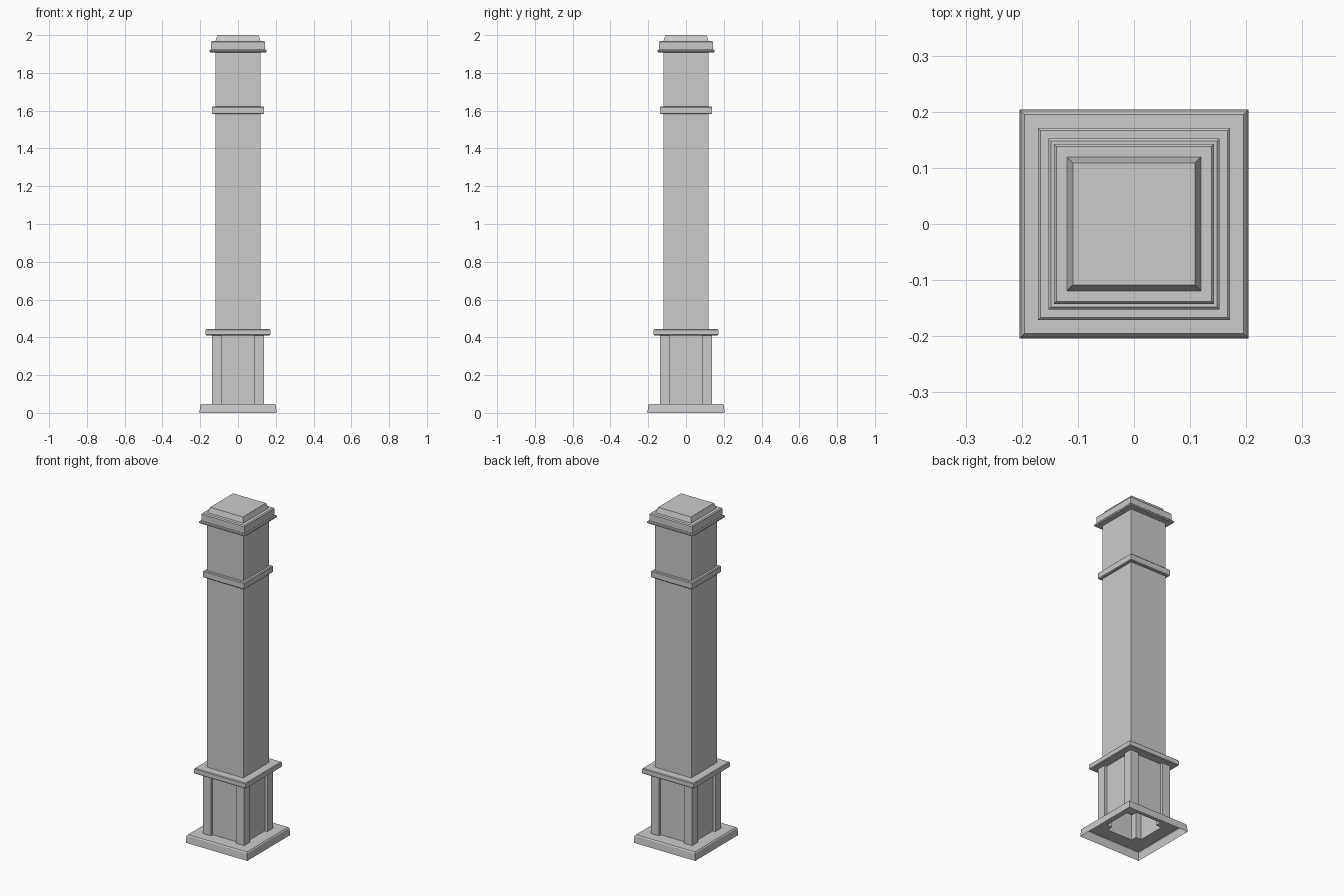
import bpy
import bmesh

if "Cube" in bpy.data.objects:
    bpy.data.objects.remove(bpy.data.objects["Cube"])


def square_loft(name, profile, cap=False, center=(0, 0)):
    """Sweep a (half_width, z) profile around a square; optionally close its ends."""
    bm = bmesh.new()
    rings = []
    for r, z in profile:
        rings.append([bm.verts.new((center[0] + sx * r, center[1] + sy * r, z))
                      for sx, sy in ((-1, -1), (1, -1), (1, 1), (-1, 1))])
    for a, b in zip(rings, rings[1:]):
        for j in range(4):
            k = (j + 1) % 4
            bm.faces.new((a[j], a[k], b[k], b[j]))
    if cap:
        bm.faces.new(rings[0][::-1])
        bm.faces.new(rings[-1])
    mesh = bpy.data.meshes.new(name)
    bm.to_mesh(mesh)
    bm.free()
    obj = bpy.data.objects.new(name, mesh)
    bpy.context.collection.objects.link(obj)
    return obj


def band(r_in, r_out, z0, z1, b):
    """Profile of a moulding with chamfered edges."""
    return [(r_in, z0), (r_out - b, z0), (r_out, z0 + b),
            (r_out, z1 - b), (r_out - b, z1), (r_in, z1)]


SHAFT = 0.12

# Hollow plinth, open underneath
square_loft("plinth", [(0.204, 0), (0.2, 0.042), (0.195, 0.048), (SHAFT, 0.048)])

# Hollow square shaft
square_loft("shaft", [(SHAFT, 0.048), (SHAFT, 1.91)])

# Pedestal corner posts
for i, (sx, sy) in enumerate(((-1, -1), (1, -1), (1, 1), (-1, 1))):
    square_loft(f"corner_post_{i + 1}", [(0.0265, 0.048), (0.0265, 0.412)],
                cap=True, center=(sx * 0.11, sy * 0.11))

# Mouldings
square_loft("pedestal_collar", band(SHAFT, 0.171, 0.41, 0.443, 0.004))
square_loft("upper_band", band(SHAFT, 0.137, 1.582, 1.622, 0.004))

# Stepped cap with a tapered top
square_loft("cap", [
    (SHAFT, 1.908), (0.148, 1.908), (0.152, 1.912), (0.152, 1.919),
    (0.148, 1.923), (0.143, 1.923), (0.143, 1.963), (0.138, 1.969),
    (0.119, 1.969), (0.109, 2.0)])
square_loft("cap_top", [(0.119, 1.969), (0.109, 2.0)], cap=True)
